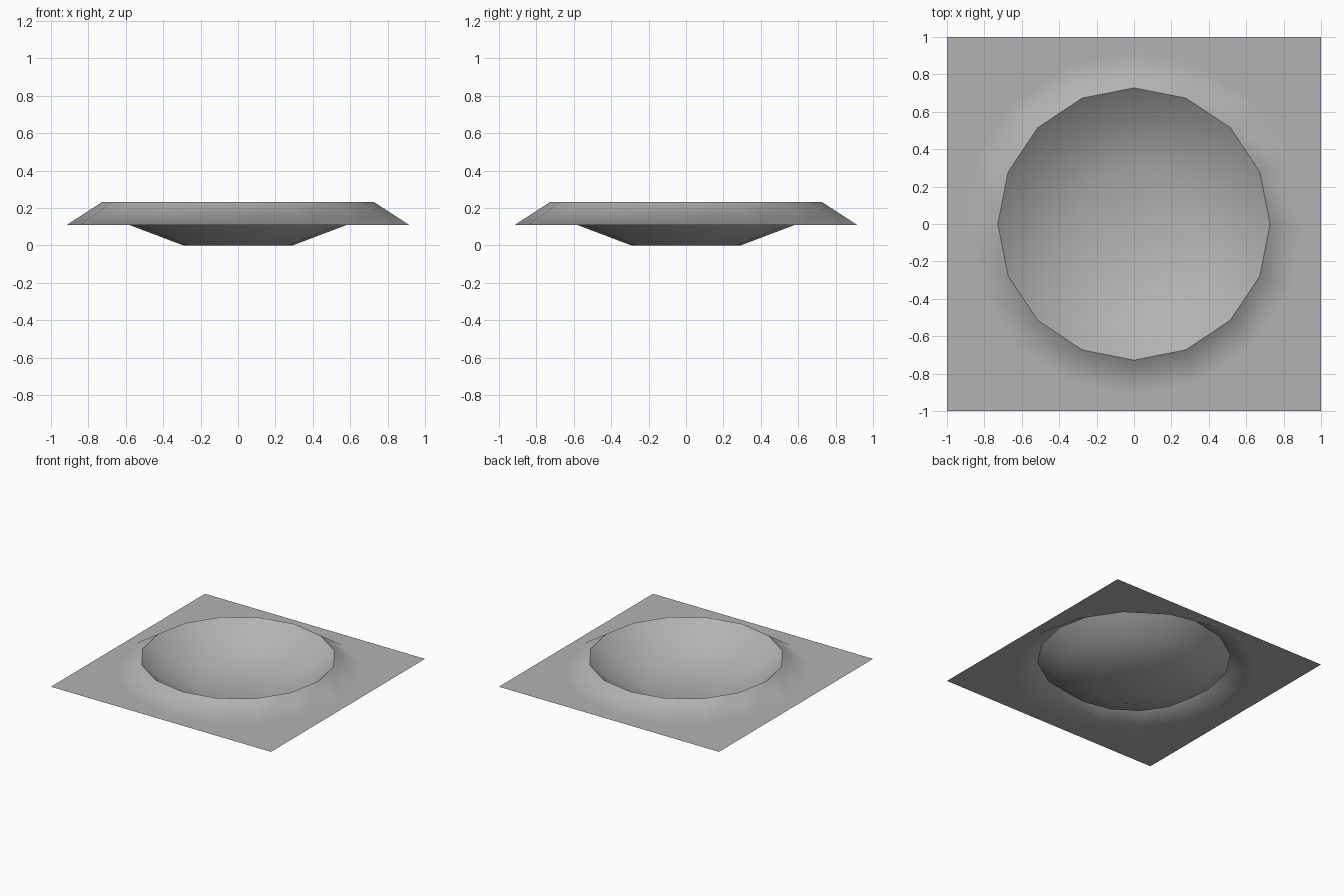
import bpy, bmesh
from math import cos, sin, tau

if "Cube" in bpy.data.objects:
    bpy.data.objects.remove(bpy.data.objects["Cube"])

SIDES = 16
GROUND = 0.108
# Crater profile (radius, height): outer foot, rim crest, inner wall, floor
PROFILE = [(0.918, GROUND), (0.728, 0.231), (0.578, GROUND), (0.292, 0.0)]

bm = bmesh.new()
rings = [[bm.verts.new((r * cos(tau * i / SIDES), r * sin(tau * i / SIDES), z))
          for i in range(SIDES)] for r, z in PROFILE]

# Raised rim and bowl
for outer, inner in zip(rings, rings[1:]):
    for i in range(SIDES):
        j = (i + 1) % SIDES
        bm.faces.new((outer[i], outer[j], inner[j], inner[i]))
bm.faces.new(rings[-1])

# Flat square ground around the crater, one face per quadrant
border = [bm.verts.new((x, y, GROUND)) for x, y in
          [(1, 0), (1, 1), (0, 1), (-1, 1), (-1, 0), (-1, -1), (0, -1), (1, -1)]]
for q in range(4):
    edge = [border[(2 * q + k) % 8] for k in range(3)]
    arc = [rings[0][(4 * q + k) % SIDES] for k in range(4, -1, -1)]
    bm.faces.new(edge + arc)

# Smooth everywhere except the crisp crest
for f in bm.faces:
    f.smooth = True
crest = set(rings[1])
for e in bm.edges:
    if set(e.verts) <= crest:
        e.smooth = False

mesh = bpy.data.meshes.new("crater")
bm.to_mesh(mesh)
bm.free()

# Keep the ground evenly shaded right up to the foot of the rim
normals = []
for loop in mesh.loops:
    co = mesh.vertices[loop.vertex_index].co
    flat = abs(co.z - GROUND) < 1e-4 and co.xy.length > 0.8
    normals.append((0, 0, 1) if flat else (0, 0, 0))
mesh.normals_split_custom_set(normals)

grey = bpy.data.materials.new("plain_grey")
grey.diffuse_color = (0.45, 0.45, 0.45, 1)
grey.use_nodes = True
grey.node_tree.nodes["Principled BSDF"].inputs["Base Color"].default_value = grey.diffuse_color
mesh.materials.append(grey)
bpy.context.collection.objects.link(bpy.data.objects.new("crater", mesh))
